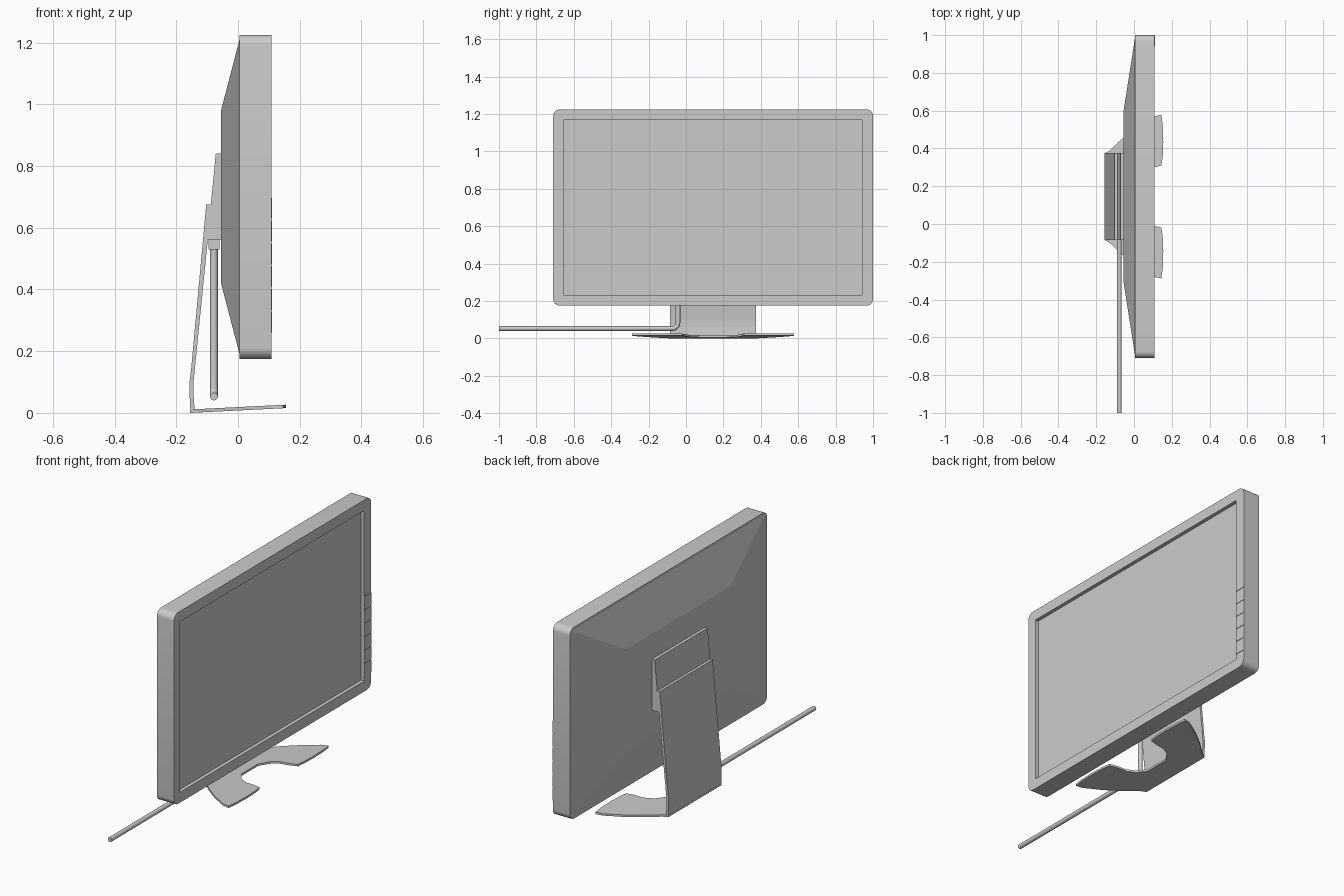
import bpy, bmesh, math
from mathutils import Vector

if "Cube" in bpy.data.objects:
    bpy.data.objects.remove(bpy.data.objects["Cube"])

YC = 0.145                      # centre line of the monitor in y


def finish(name, bm, smooth=False):
    bmesh.ops.recalc_face_normals(bm, faces=bm.faces[:])
    me = bpy.data.meshes.new(name)
    bm.to_mesh(me)
    bm.free()
    ob = bpy.data.objects.new(name, me)
    bpy.context.collection.objects.link(ob)
    if smooth:
        bpy.ops.object.select_all(action='DESELECT')
        ob.select_set(True)
        bpy.context.view_layer.objects.active = ob
        bpy.ops.object.shade_smooth_by_angle(angle=math.radians(30))
    return ob


def loft(name, low, high, smooth=False):
    """Closed solid between two matching point loops."""
    bm = bmesh.new()
    a = [bm.verts.new(p) for p in low]
    b = [bm.verts.new(p) for p in high]
    n = len(a)
    bm.faces.new(a)
    bm.faces.new(b)
    for i in range(n):
        j = (i + 1) % n
        bm.faces.new((a[i], a[j], b[j], b[i]))
    return finish(name, bm, smooth)


def rect(x, y0, y1, z0, z1, r=0.0, seg=6):
    """Rectangle in the plane x, with optional rounded corners."""
    if r == 0:
        return [(x, y0, z0), (x, y1, z0), (x, y1, z1), (x, y0, z1)]
    pts = []
    for k, (y, z) in enumerate([(y1 - r, z1 - r), (y0 + r, z1 - r),
                                (y0 + r, z0 + r), (y1 - r, z0 + r)]):
        for i in range(seg + 1):
            t = math.pi / 2 * (k + i / seg)
            pts.append((x, y + r * math.cos(t), z + r * math.sin(t)))
    return pts


def box(name, x0, x1, y0, y1, z0, z1):
    return loft(name, rect(x0, y0, y1, z0, z1), rect(x1, y0, y1, z0, z1))


# Casing with recessed front
outer = (-0.71, 1.0, 0.175, 1.225, 0.036)
casing = loft("casing", rect(0.005, *outer), rect(0.108, *outer), True)
cutter = box("recess_cutter", 0.086, 0.15, -0.655, 0.94, 0.232, 1.168)
cutter.hide_render = True
cutter.hide_viewport = False
cutter.display_type = 'WIRE'
mod = casing.modifiers.new("recess", 'BOOLEAN')
mod.operation = 'DIFFERENCE'
mod.solver = 'EXACT'
mod.object = cutter
bpy.context.view_layer.objects.active = casing
bpy.ops.object.modifier_apply(modifier=mod.name)
bpy.data.objects.remove(cutter)

# Screen panel in the recess
box("screen", 0.084, 0.088, -0.655, 0.94, 0.232, 1.168)

# Tapered back cover
loft("back_cover", rect(0.006, -0.70, 0.99, 0.186, 1.214),
     rect(-0.055, -0.31, 0.60, 0.42, 0.98))

# Row of thin button plates on the bezel
step = (0.70 - 0.257) / 6
for i in range(6):
    z = 0.257 + i * step
    box(f"button_{i + 1}", 0.104, 0.1105, 0.94, 0.999, z + 0.003, z + step - 0.003)

# Stand arm: side profile extruded across y
profile = [(-0.05, 0.84), (-0.072, 0.84), (-0.088, 0.675), (-0.103, 0.675),
           (-0.152, 0.14), (-0.157, 0.10), (-0.157, 0.06), (-0.154, 0.002),
           (-0.140, 0.002), (-0.144, 0.06), (-0.144, 0.10), (-0.140, 0.14),
           (-0.098, 0.56), (-0.05, 0.56)]
loft("stand_arm", [(x, -0.085, z) for x, z in profile],
     [(x, 0.375, z) for x, z in profile])

# Foot: half outline (x, distance from centre line), mirrored, gently tilted
half = [(-0.155, 0.23), (-0.13, 0.243), (-0.06, 0.308), (0.02, 0.37),
        (0.108, 0.425), (0.145, 0.433), (0.152, 0.38), (0.155, 0.29),
        (0.152, 0.21), (0.145, 0.165), (0.108, 0.155), (0.05, 0.148),
        (0.005, 0.122), (-0.03, 0.07)]
outline = [(x, YC + d) for x, d in half] + [(x, YC - d) for x, d in reversed(half)]
low = [(x, y, 0.05 * (x + 0.155)) for x, y in outline]
loft("foot", low, [(x, y, z + 0.011) for x, y, z in low])

# Cable plug
box("cable_plug", -0.096, -0.060, -0.068, -0.018, 0.53, 0.56)

# Cable: drops down, bends and runs sideways
cx, cy, cz, r = -0.078, -0.043, 0.053, 0.03
path = [(cx, cy, 0.54)]
for i in range(7):
    t = math.pi / 2 * i / 6
    path.append((cx, cy - r + r * math.cos(t), cz + r - r * math.sin(t)))
path.append((cx, -1.0, cz))
bm = bmesh.new()
rings = []
for i, p in enumerate(path):
    d = (Vector(path[min(i + 1, len(path) - 1)]) - Vector(path[max(i - 1, 0)])).normalized()
    if i <= 1:
        d = Vector((0, 0, -1))
    elif i >= len(path) - 2:
        d = Vector((0, -1, 0))
    u = Vector((1, 0, 0))
    v = d.cross(u)
    rings.append([bm.verts.new(Vector(p) + 0.0125 * (u * math.cos(a) + v * math.sin(a)))
                  for a in (math.tau * k / 16 for k in range(16))])
for a, b in zip(rings, rings[1:]):
    for k in range(16):
        m = (k + 1) % 16
        bm.faces.new((a[k], a[m], b[m], b[k]))
bm.faces.new(rings[0])
bm.faces.new(rings[-1])
finish("cable", bm, True)
